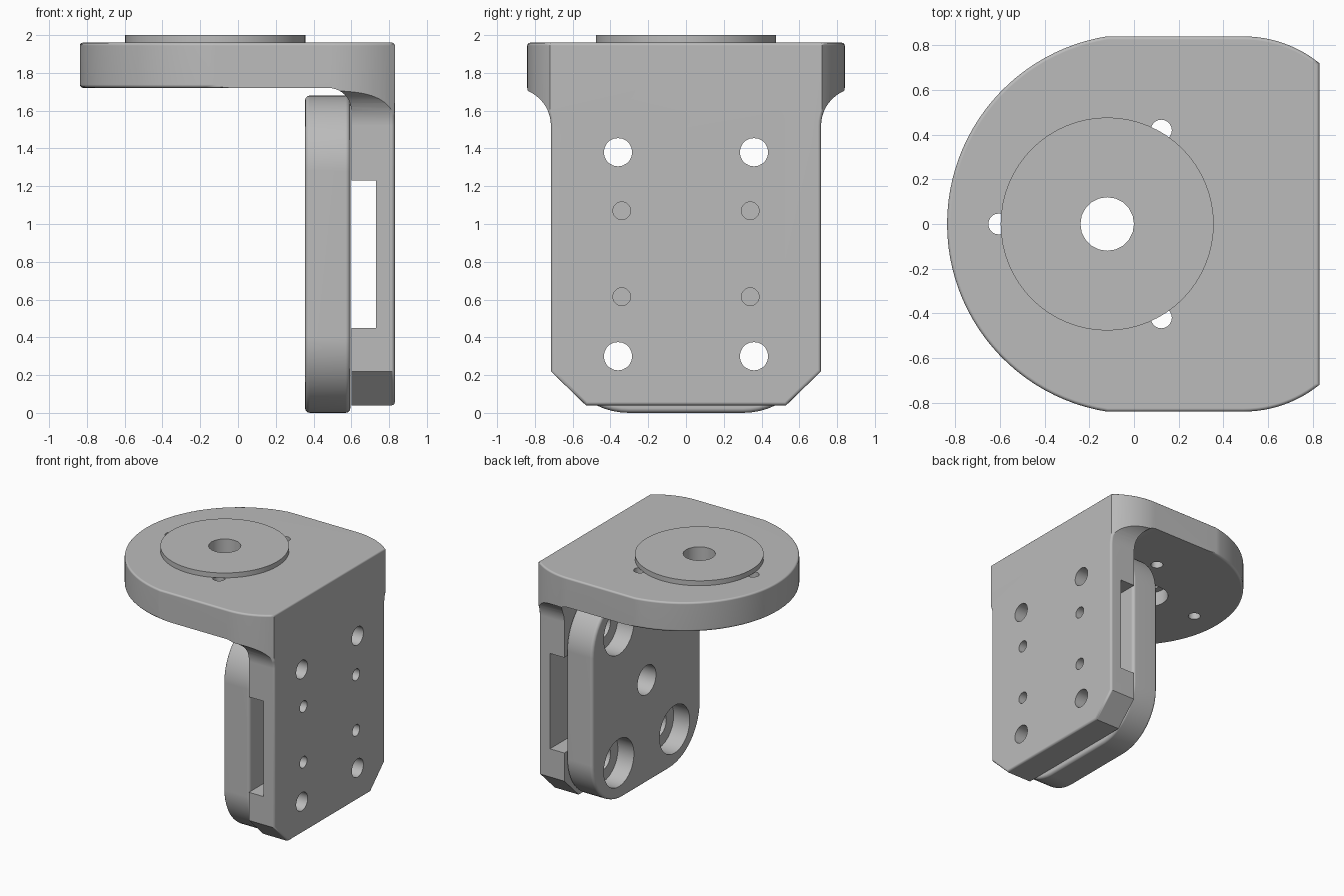
import bpy, bmesh, math

cube = bpy.data.objects.get("Cube")
if cube:
    bpy.data.objects.remove(cube, do_unlink=True)

grey = bpy.data.materials.new("plain grey")
grey.use_nodes = True
COLOUR = (0.5, 0.5, 0.5, 1)
grey.diffuse_color = COLOUR
for node in grey.node_tree.nodes:
    if node.type == 'BSDF_PRINCIPLED':
        node.inputs["Base Color"].default_value = COLOUR


def arc(cx, cy, r, start, end, n):
    """Points on an arc, angles in degrees."""
    steps = [math.radians(start + (end - start) * i / n) for i in range(n + 1)]
    return [(cx + r * math.cos(a), cy + r * math.sin(a)) for a in steps]


def prism(name, pts, axis, lo, hi, round_lo=0, round_hi=0):
    """Extrude a 2D outline along an axis, optionally rounding either rim."""
    def place(u, v, w):
        return {'x': (w, u, v), 'y': (u, w, v), 'z': (u, v, w)}[axis]
    k = 'xyz'.index(axis)
    bm = bmesh.new()
    ends = [[bm.verts.new(place(u, v, w)) for u, v in pts] for w in (lo, hi)]
    for ring in ends:
        bm.faces.new(ring)
    for i in range(len(pts)):
        j = (i + 1) % len(pts)
        bm.faces.new((ends[0][i], ends[0][j], ends[1][j], ends[1][i]))
    bmesh.ops.recalc_face_normals(bm, faces=bm.faces)
    for w, size in ((lo, round_lo), (hi, round_hi)):
        if size:
            rim = [e for e in bm.edges if all(abs(v.co[k] - w) < 1e-5 for v in e.verts)]
            bmesh.ops.bevel(bm, geom=rim, offset=size, segments=3, profile=0.5,
                            affect='EDGES', clamp_overlap=True)
    mesh = bpy.data.meshes.new(name)
    bm.to_mesh(mesh)
    bm.free()
    mesh.materials.append(grey)
    obj = bpy.data.objects.new(name, mesh)
    bpy.context.collection.objects.link(obj)
    return obj


def boolean(obj, cutter, operation='DIFFERENCE'):
    """Apply a boolean and discard the cutter."""
    cutter.hide_render = True
    mod = obj.modifiers.new("cut", 'BOOLEAN')
    mod.operation, mod.object, mod.solver = operation, cutter, 'EXACT'
    bpy.context.view_layer.objects.active = obj
    bpy.ops.object.modifier_apply(modifier=mod.name)
    bpy.data.objects.remove(cutter, do_unlink=True)


def drill(obj, axis, u, v, r, lo, hi, n=20):
    boolean(obj, prism("drill", arc(u, v, r, 0, 360 * (n - 1) / n, n - 1), axis, lo, hi))


def finish(obj):
    bpy.ops.object.select_all(action='DESELECT')
    obj.select_set(True)
    bpy.context.view_layer.objects.active = obj
    bpy.ops.object.shade_smooth_by_angle(angle=math.radians(40))
    mod = obj.modifiers.new("even shading", 'WEIGHTED_NORMAL')
    mod.keep_sharp = True


# Bracket: plan outline, trimmed to the column's side profile, hollowed below the shelf
plan = (arc(0.014, 0, 0.851, 99, 261, 48) + arc(0.49, -0.298, 0.542, 270, 308.9, 12)
        + arc(0.49, 0.298, 0.542, 51.1, 90, 12))
bracket = prism("angle_bracket", plan, 'z', -0.3, 1.96, round_hi=0.015)

side = ([(0.53, 0.04), (0.715, 0.22)] + arc(0.915, 1.52, 0.2, 180, 90, 12)
        + [(1.0, 1.72), (1.0, 2.2)])
side += [(-y, z) for y, z in reversed(side)]
boolean(bracket, prism("side_trim", side, 'x', -1.5, 0.8305, round_hi=0.018), 'INTERSECT')

under = [(-1.5, -0.5), (0.6, -0.5)] + arc(0.48, 1.6, 0.12, 0, 90, 10) + [(-1.5, 1.72)]
boolean(bracket, prism("under_trim", under, 'y', -1.5, 1.5))

# Soften the lower rim of the shelf
bm = bmesh.new()
bm.from_mesh(bracket.data)
rim = [e for e in bm.edges
       if all(abs(v.co.z - 1.72) < 1e-4 and v.co.x < 0.47 for v in e.verts)
       and any(abs(f.normal.z) < 0.5 for f in e.link_faces)]
if rim:
    bmesh.ops.bevel(bm, geom=rim, offset=0.018, segments=3, profile=0.5,
                    affect='EDGES', clamp_overlap=True)
bm.to_mesh(bracket.data)
bm.free()

# Cross channel in the column
channel = [(0.5, 0.45), (0.73, 0.45), (0.73, 1.23), (0.5, 1.23)]
boolean(bracket, prism("channel", channel, 'y', -1.5, 1.5))

# Clamp plate with rounded corners
HALF, TOP, R = 0.7, 1.68, 0.4
clamp_outline = (arc(HALF - R, R, R, 270, 360, 14) + arc(HALF - R, TOP - R, R, 0, 90, 14)
                 + arc(R - HALF, TOP - R, R, 90, 180, 14) + arc(R - HALF, R, R, 180, 270, 14))
clamp = prism("clamp_plate", clamp_outline, 'x', 0.355, 0.595, 0.025, 0.025)
drill(clamp, 'x', 0, TOP / 2, 0.12, 0.2, 0.7)

# Bolt holes, counterbores and pin holes
for s in (-1, 1):
    for z in (0.30, 1.38):
        drill(bracket, 'x', s * 0.36, z, 0.075, 0.5, 1.0)
        drill(clamp, 'x', s * 0.36, z, 0.195, 0.2, 0.5, 28)
        drill(clamp, 'x', s * 0.36, z, 0.1, 0.45, 0.7)
    for z in (0.615, 1.07):
        drill(bracket, 'x', s * 0.34, z, 0.047, 0.65, 1.0)

# Shelf holes around the pivot
CX = -0.12
for x, y in arc(CX, 0, 0.485, 60, 300, 2):
    drill(bracket, 'z', x, y, 0.047, 1.5, 2.2)
drill(bracket, 'z', CX, 0, 0.12, 1.5, 2.2)
drill(bracket, 'z', CX, 0, 0.17, 1.5, 1.84, 28)

# Raised washer disc
disc = prism("washer_disc", arc(CX, 0, 0.477, 0, 354.375, 63), 'z', 1.96, 2.0)
drill(disc, 'z', CX, 0, 0.12, 1.5, 2.2)

for part in (bracket, clamp, disc):
    finish(part)
